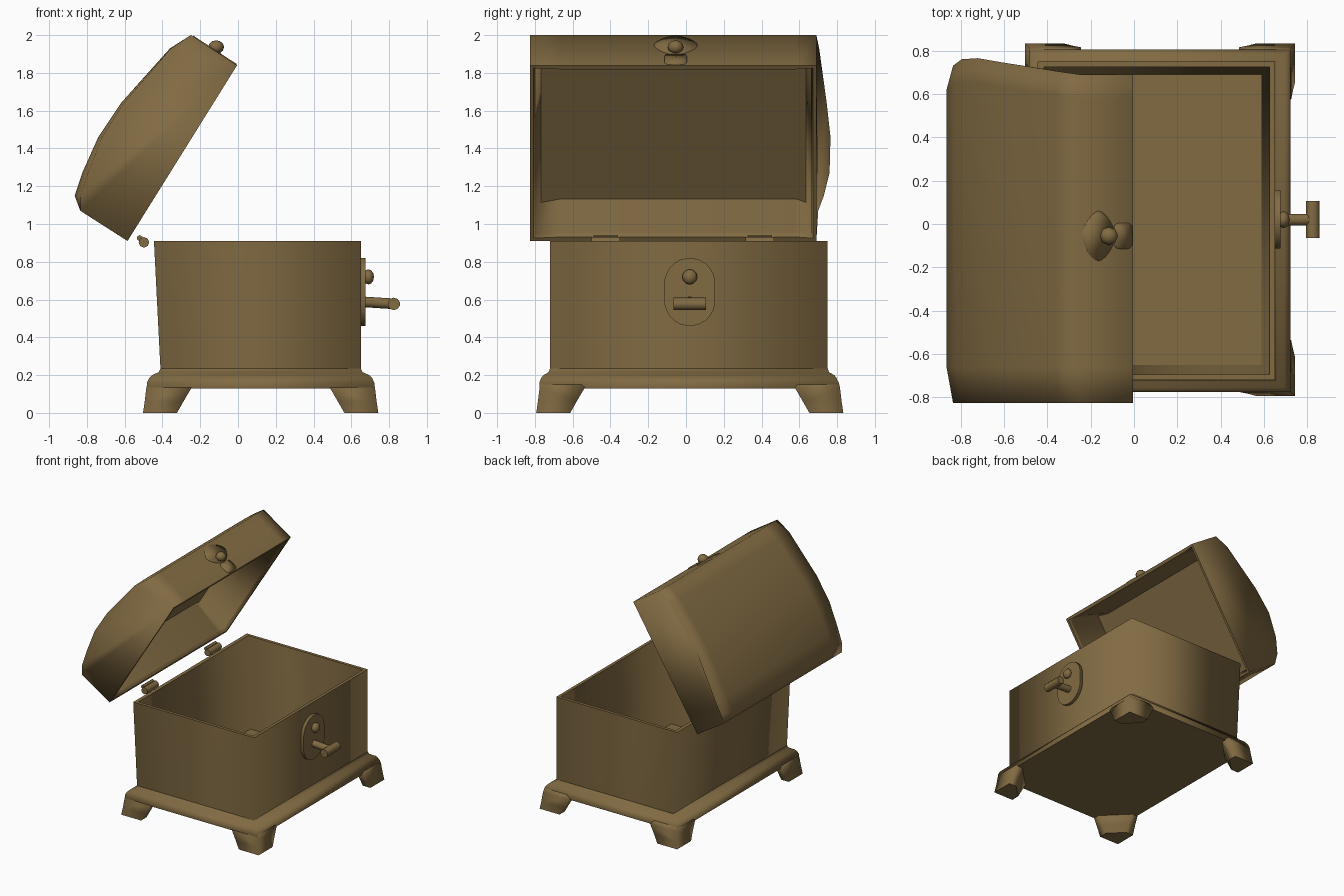
import bpy, bmesh, math
from mathutils import Vector, Matrix

cube = bpy.data.objects.get("Cube")
if cube:
    bpy.data.objects.remove(cube, do_unlink=True)

wood = bpy.data.materials.new("aged brown")
wood.use_nodes = True
COLOR = (0.22, 0.145, 0.055, 1)
wood.diffuse_color = COLOR
wood.node_tree.nodes["Principled BSDF"].inputs["Base Color"].default_value = COLOR


def finish(bm, name):
    bmesh.ops.recalc_face_normals(bm, faces=bm.faces)
    for f in bm.faces:
        f.smooth = True
    mesh = bpy.data.meshes.new(name)
    bm.to_mesh(mesh)
    bm.free()
    mesh.materials.append(wood)
    ob = bpy.data.objects.new(name, mesh)
    bpy.context.collection.objects.link(ob)
    return ob


def loft(rings, sharp=()):
    """Skin a list of equal-length point rings and cap both ends."""
    bm = bmesh.new()
    vs = [[bm.verts.new(p) for p in r] for r in rings]
    n = len(vs[0])
    for a, b in zip(vs, vs[1:]):
        for i in range(n):
            bm.faces.new((a[i], a[(i + 1) % n], b[(i + 1) % n], b[i]))
    bm.faces.new(vs[0])
    bm.faces.new(vs[-1])
    for k in sharp:
        for i in range(n):
            bm.edges.get((vs[k][i], vs[k][(i + 1) % n])).smooth = False
    return bm


def rect(x0, x1, y0, y1, z):
    return [(x0, y0, z), (x1, y0, z), (x1, y1, z), (x0, y1, z)]


def ball(name, center, scale):
    bm = bmesh.new()
    bmesh.ops.create_uvsphere(bm, u_segments=8, v_segments=6, radius=1)
    bm.transform(Matrix.Translation(center) @ Matrix.Diagonal((*scale, 1)))
    return finish(bm, name)


def rod(name, a, b, r, sides=10):
    a, b = Vector(a), Vector(b)
    bm = bmesh.new()
    bmesh.ops.create_cone(bm, cap_ends=True, segments=sides, radius1=r, radius2=r,
                          depth=(b - a).length)
    turn = (b - a).to_track_quat("Z", "Y").to_matrix().to_4x4()
    bm.transform(Matrix.Translation((a + b) / 2) @ turn)
    for e in bm.edges:
        e.smooth = e.calc_face_angle(0) < 1
    return finish(bm, name)


# Moulded plinth flowing into the hollow chest body
moulding = [(0.07, 0.13), (0.072, 0.16), (0.06, 0.185), (0.045, 0.2),
            (0.01, 0.215), (0, 0.235)]
rings = [rect(-0.41 - d, 0.65 + d, -0.72 - 0.78 * d, 0.75 + 0.78 * d, z)
         for d, z in moulding]
rings += [rect(-0.412, 0.65, -0.72, 0.75, 0.26),
          rect(-0.445, 0.65, -0.72, 0.75, 0.91),
          rect(-0.415, 0.625, -0.695, 0.725, 0.91),
          rect(-0.37, 0.588, -0.65, 0.69, 0.17)]
finish(loft(rings, sharp=(0, 5, 7, 8, 9)), "chest_body")


# Splayed corner feet
def foot(sx, sy):
    cx, cy = (0.72 if sx > 0 else -0.48), (0.81 if sy > 0 else -0.77)

    def ring(out, length, depth, z):
        pts = [(0, 0), (length, 0), (length, depth), (depth, length), (0, length)]
        return [(cx + sx * (out - a), cy + sy * (out - b), z) for a, b in pts]

    bm = loft([ring(0.023, 0.18, 0.07, 0), ring(0.014, 0.205, 0.06, 0.06),
               ring(0.005, 0.24, 0.05, 0.135), ring(-0.002, 0.2, 0.05, 0.165)], sharp=(0,))
    finish(bm, f"foot_{'left' if sx > 0 else 'right'}_{'back' if sy > 0 else 'front'}")


for sx in (-1, 1):
    for sy in (-1, 1):
        foot(sx, sy)

# Open domed lid: profile as x, z, the bulge of the far end, and end tuck
profile = [(-0.585, 0.91, 0, 0), (-0.005, 1.84, 0, 0), (-0.25, 2.0, 0, 0),
           (-0.36, 1.93, 0.015, 0.005), (-0.62, 1.64, 0.055, 0.015),
           (-0.74, 1.46, 0.075, 0.02), (-0.825, 1.27, 0.07, 0.03),
           (-0.865, 1.15, 0.04, 0.03), (-0.835, 1.07, 0.01, 0)]
rings = [[(x + t, -0.825, z) for x, z, b, t in profile],
         [(x, -0.66, z) for x, z, b, t in profile],
         [(x, 0.58 + b, z) for x, z, b, t in profile],
         [(x + t, 0.69 + b, z) for x, z, b, t in profile]]
lid = loft(rings)
bmesh.ops.recalc_face_normals(lid, faces=lid.faces)
up = Vector((0.529, 0, 0.848))        # along the open lid
inward = Vector((-0.848, 0, 0.529))   # into the lid cavity
mouth = [f for f in lid.faces if f.normal.dot(inward) < -0.99]
mouth = bmesh.ops.dissolve_faces(lid, faces=mouth)["region"]
for e in mouth[0].edges:
    e.smooth = False
for margin, depth in ((0.025, 0), (0.012, 0.02), (0.045, 0.27)):
    bmesh.ops.inset_region(lid, faces=mouth, thickness=margin)
    for v in mouth[0].verts:
        v.co += inward * depth
    if depth < 0.1:
        for e in mouth[0].edges:
            e.smooth = False
finish(lid, "lid")

# Hinges
for name, y in (("front", -0.425), ("back", 0.39)):
    rod("hinge_pin_" + name, (-0.498, y - 0.075, 0.903), (-0.498, y + 0.075, 0.903), 0.028, 8)
    rod("hinge_leaf_" + name, (-0.52, y - 0.065, 0.925), (-0.52, y + 0.065, 0.925), 0.016, 6)


# Rounded plates laid on a surface given by a centre and two axes
def plate(name, center, across, along, half_w, half_l, power, thick, steps=24):
    c, a, b = Vector(center), Vector(across), Vector(along)
    n = a.cross(b).normalized()
    outline = []
    for i in range(steps):
        t = 2 * math.pi * i / steps
        co, si = math.cos(t), math.sin(t)
        outline.append(a * math.copysign(abs(co) ** power, co) * half_w
                       + b * math.copysign(abs(si) ** power, si) * half_l)
    layers = [[c + p + n * h for p in outline] for h in (-0.005, thick)]
    finish(loft(layers, sharp=(1,)), name)


# Lock plate with straight sides and round ends
stadium = []
for i in range(24):
    t = 2 * math.pi * (i + 0.5) / 24
    shift = math.copysign(0.045, math.sin(t))
    stadium.append((0.02 + 0.135 * math.cos(t), 0.64 + shift + 0.135 * math.sin(t)))
finish(loft([[(x, y, z) for y, z in stadium] for x in (0.64, 0.675)], sharp=(1,)),
       "lock_plate")
ball("lock_knob", (0.69, 0.02, 0.72), (0.03, 0.04, 0.04))
rod("handle_stem", (0.66, 0.02, 0.588), (0.83, 0.02, 0.577), 0.028)
rod("handle_bar", (0.825, -0.065, 0.577), (0.825, 0.105, 0.577), 0.033, 10)

# Clasp on the lid front: diamond rosette, knob and tongue
side = Vector((0, 1, 0))
slope = Vector((-0.837, 0, 0.547))
front_edge = Vector((-0.005, -0.055, 1.84))
plate("clasp_rosette", front_edge + slope * 0.19, slope, side, 0.09, 0.115, 1.3, 0.01)
plate("clasp_tongue", front_edge + slope * 0.055, slope, side, 0.05, 0.06, 0.5, 0.008)
ball("clasp_knob", front_edge + slope * 0.145 + up * 0.02, (0.042, 0.042, 0.036))
